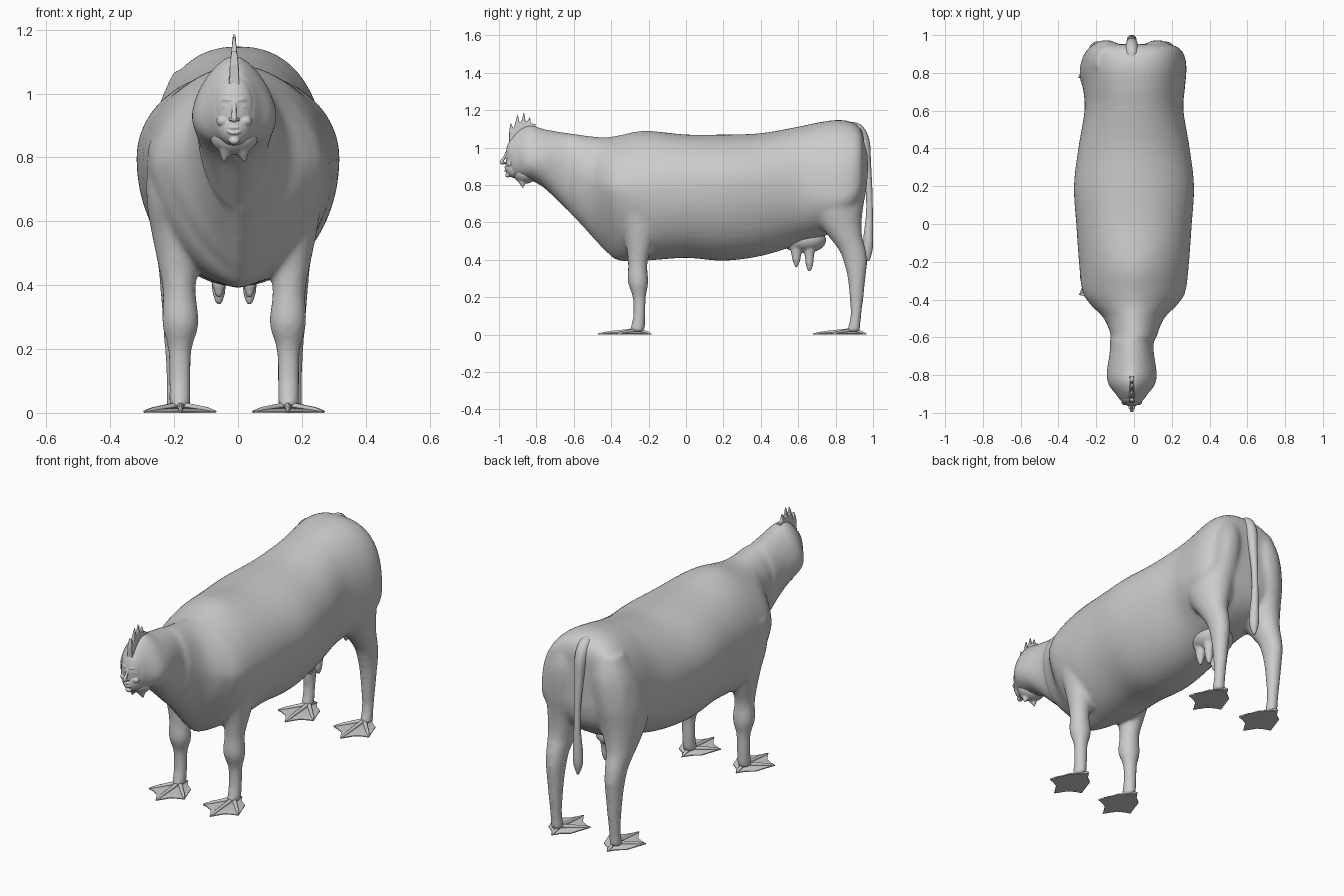
import bpy, bmesh
from math import cos, sin, pi, copysign
from mathutils import Vector, Matrix

CX = -0.012  # legs and head sit slightly off centre


def dense(rows, n=5):
    """Catmull-Rom refinement of rows of numbers."""
    out = []
    for i in range(len(rows) - 1):
        q = [rows[min(max(i + k, 0), len(rows) - 1)] for k in (-1, 0, 1, 2)]
        for s in range(n):
            t = s / n
            out.append([.5 * (2 * b + (c - a) * t + (2 * a - 5 * b + 4 * c - d) * t * t
                              + (3 * b - a - 3 * c + d) * t ** 3) for a, b, c, d in zip(*q)])
    return out + [list(rows[-1])]


def loft(bm, rings):
    """Skin a list of equal-length point rings and cap both ends."""
    vs = [[bm.verts.new(p) for p in r] for r in rings]
    n = len(vs[0])
    for a, b in zip(vs, vs[1:]):
        for i in range(n):
            bm.faces.new((a[i], a[(i + 1) % n], b[(i + 1) % n], b[i]))
    bm.faces.new(vs[0][::-1])
    bm.faces.new(vs[-1])


def tube(bm, pts, n=14, detail=5):
    """Round tapered tube through (x, y, z, radius) points."""
    rows = dense(pts, detail)
    P = [Vector(r[:3]) for r in rows]
    rings = []
    for i, r in enumerate(rows):
        d = P[min(i + 1, len(P) - 1)] - P[max(i - 1, 0)]
        q = Vector((0, 0, 1)).rotation_difference(d.normalized())
        rings.append([P[i] + q @ Vector((cos(2 * pi * k / n), sin(2 * pi * k / n), 0)) * max(r[3], .001)
                      for k in range(n)])
    loft(bm, rings)


def ball(bm, c, r):
    m = Matrix.Translation(c) @ Matrix.Diagonal((*r, 1))
    bmesh.ops.create_uvsphere(bm, u_segments=28, v_segments=18, radius=1, matrix=m)


def finish(bm, name, voxel=None, smooth=4):
    bmesh.ops.recalc_face_normals(bm, faces=bm.faces[:])
    for f in bm.faces:
        f.smooth = True
    me = bpy.data.meshes.new(name)
    bm.to_mesh(me)
    bm.free()
    ob = bpy.data.objects.new(name, me)
    bpy.context.collection.objects.link(ob)
    if voxel:
        m = ob.modifiers.new("blend", 'REMESH')
        m.mode, m.voxel_size, m.use_smooth_shade = 'VOXEL', voxel, True
        s = ob.modifiers.new("soften", 'SMOOTH')
        s.factor, s.iterations = .5, smooth
    return ob


# Body: (y, bottom, top, widest z, half width, upper roundness)
SECTIONS = [
    (-.955, .87, 1.00, .93, .03, 2), (-.935, .85, 1.045, .94, .06, 2),
    (-.90, .835, 1.09, .94, .085, 1.7), (-.86, .83, 1.115, .93, .118, 1.6),
    (-.82, .82, 1.12, .93, .132, 1.6), (-.76, .785, 1.10, .93, .13, 1.7),
    (-.68, .71, 1.085, .92, .117, 1.9), (-.60, .63, 1.073, .88, .12, 2),
    (-.50, .52, 1.06, .82, .16, 1.8), (-.43, .445, 1.055, .79, .228, 1.7),
    (-.36, .395, 1.065, .78, .272, 1.7), (-.22, .395, 1.09, .78, .290, 1.8),
    (0, .41, 1.07, .79, .306, 2), (.2, .395, 1.07, .80, .318, 2),
    (.4, .42, 1.077, .80, .295, 2), (.6, .48, 1.112, .79, .262, 2.1),
    (.72, .52, 1.137, .75, .270, 2.2), (.82, .56, 1.148, .74, .278, 2.3),
    (.89, .61, 1.135, .76, .268, 2.4), (.935, .68, 1.10, .80, .235, 2.6),
    (.952, .76, 1.05, .86, .18, 2.6)]
bm = bmesh.new()
rings = []
for y, lo, hi, mid, w, e in dense(SECTIONS):
    x0 = CX if y < -.6 else 0
    keel = 2 - .65 * max(0, 1 - abs(y + .42) / .25)  # narrow brisket
    ring = []
    for k in range(48):
        c, s = cos(2 * pi * k / 48), sin(2 * pi * k / 48)
        p = 2 / (e if s > 0 else keel)
        h = (hi - mid) if s > 0 else (mid - lo)
        ring.append((x0 + copysign(abs(c) ** p, c) * w, y, mid + copysign(abs(s) ** p, s) * h))
    rings.append(ring)
loft(bm, rings)

# Legs: (z, y, half depth, x, half width), fused into the body
FRONT = [(.84, -.29, .10, .185, .085), (.68, -.26, .12, .185, .09), (.58, -.245, .10, .18, .082),
         (.48, -.25, .072, .176, .066), (.38, -.258, .052, .172, .052), (.28, -.256, .055, .168, .058),
         (.20, -.25, .036, .17, .038), (.10, -.25, .033, .17, .035), (.015, -.262, .042, .17, .034)]
HIND = [(1.07, .86, .08, .11, .08), (.95, .835, .138, .13, .11), (.80, .81, .158, .148, .125),
        (.68, .80, .148, .162, .112), (.60, .82, .120, .172, .09), (.53, .85, .092, .18, .070),
        (.45, .89, .072, .182, .055), (.38, .907, .062, .182, .049), (.30, .912, .048, .182, .043),
        (.20, .912, .038, .182, .036), (.10, .908, .029, .182, .031), (.015, .895, .037, .182, .032)]
for side in (-1, 1):
    for leg in (FRONT, HIND):
        loft(bm, [[(CX + side * x + rx * cos(2 * pi * k / 24), y + ry * sin(2 * pi * k / 24), z)
                   for k in range(24)] for z, y, ry, x, rx in dense(leg)])
finish(bm, "body_and_legs", .011, 10)

# Webbed feet
TIPS = [(-.110, -.115), (0, -.21), (.110, -.115)]
OUTLINE = [(0, .075), (-.03, .03), (-.070, .0), (-.085, -.045), TIPS[0], (-.078, -.125), (-.042, -.145),
           TIPS[1], (.042, -.145), (.078, -.125), TIPS[2], (.085, -.045), (.070, .0), (.03, .03)]
for name, fy, fx in (("front", -.26, .168), ("hind", .89, .172)):
    for side in (-1, 1):
        bm = bmesh.new()
        X = CX + side * fx
        low = [bm.verts.new((X + x, fy + y, 0)) for x, y in OUTLINE]
        top = [bm.verts.new((X + x, fy + y, .005)) for x, y in OUTLINE]
        mid = bm.verts.new((X, fy, .022))
        base = bm.verts.new((X, fy, 0))
        for i in range(len(low)):
            j = (i + 1) % len(low)
            bm.faces.new((low[i], low[j], top[j], top[i]))
            bm.faces.new((top[i], top[j], mid))
            bm.faces.new((low[j], low[i], base))
        for x, y in TIPS + [(0, .072)]:
            tube(bm, [(X, fy, .024, .012), (X + x * .5, fy + y * .5, .015, .009),
                      (X + x * .75, fy + y * .75, .010, .008), (X + x, fy + y, .004, .003)], 10, 3)
        foot = finish(bm, f"{name}_webbed_foot_{'left' if side > 0 else 'right'}")
        foot.data.set_sharp_from_angle(angle=.7)

# Face: skull mass, brows, eyes, nose, cheeks, lips and chin
bm = bmesh.new()
ball(bm, (CX, -.908, .955), (.066, .056, .105))
ball(bm, (CX, -.915, .895), (.054, .052, .058))
ball(bm, (CX, -.953, .852), (.017, .013, .012))
tube(bm, [(CX, -.955, .980, .007), (CX, -.970, .950, .007), (CX, -.987, .922, .010), (CX, -.975, .914, .006)])
for s in (-1, 1):
    ball(bm, (CX + s * .011, -.972, .919), (.007, .009, .006))
    ball(bm, (CX + s * .034, -.940, .914), (.022, .020, .018))
    ball(bm, (CX + s * .027, -.951, .959), (.012, .009, .005))
    tube(bm, [(CX + s * .008, -.959, .978, .005), (CX + s * .028, -.954, .981, .006),
              (CX + s * .048, -.935, .973, .004)])
for dz, r in ((.893, .004), (.876, .005)):
    tube(bm, [(CX + u * .036, -.967 + .026 * u * u, dz + (.899 - dz) * u * u, r * (1 - .4 * u * u))
              for u in (-1, -.5, 0, .5, 1)])
ball(bm, (CX, -.951, .886), (.027, .014, .008))
finish(bm, "face", .0028, 4)

# Wattles under the chin
bm = bmesh.new()
for s in (-1, 1):
    tube(bm, [(CX + s * .018, -.88, .88, .03), (CX + s * .022, -.88, .85, .03),
              (CX + s * .026, -.875, .82, .022), (CX + s * .034, -.872, .785, .003)])
ball(bm, (CX, -.86, .865), (.075, .065, .058))
finish(bm, "wattles", .005, 3)

# Comb: thin serrated profile
COMB = [(-.945, 1.03), (-.945, 1.09), (-.938, 1.135), (-.922, 1.10), (-.915, 1.125), (-.900, 1.178),
        (-.890, 1.13), (-.880, 1.14), (-.866, 1.191), (-.858, 1.14), (-.848, 1.14), (-.834, 1.165),
        (-.830, 1.13), (-.805, 1.125), (-.80, 1.08), (-.87, 1.06)]
bm = bmesh.new()
loft(bm, [[(CX + s * max(.004, .016 - .12 * max(0, z - 1.07)), y, z) for y, z in COMB] for s in (-1, 1)])
finish(bm, "comb", .0025, 3)

# Udder with four teats
bm = bmesh.new()
ball(bm, (CX, .63, .505), (.105, .12, .07))
for s in (-1, 1):
    for y, z in ((.59, .36), (.66, .338)):
        tube(bm, [(CX + s * .045, y, .47, .035), (CX + s * .048, y, .42, .025),
                  (CX + s * .048, y, z + .03, .019), (CX + s * .048, y, z, .007)])
finish(bm, "udder", .007, 4)

# Tail
bm = bmesh.new()
tube(bm, [(CX, .86, 1.105, .03), (CX, .915, 1.095, .034), (CX, .950, 1.03, .032), (CX, .965, .92, .024),
          (CX, .978, .78, .018), (CX, .981, .65, .018), (CX, .975, .52, .026), (CX, .973, .45, .024),
          (CX, .975, .395, .006)], 16)
finish(bm, "tail")
